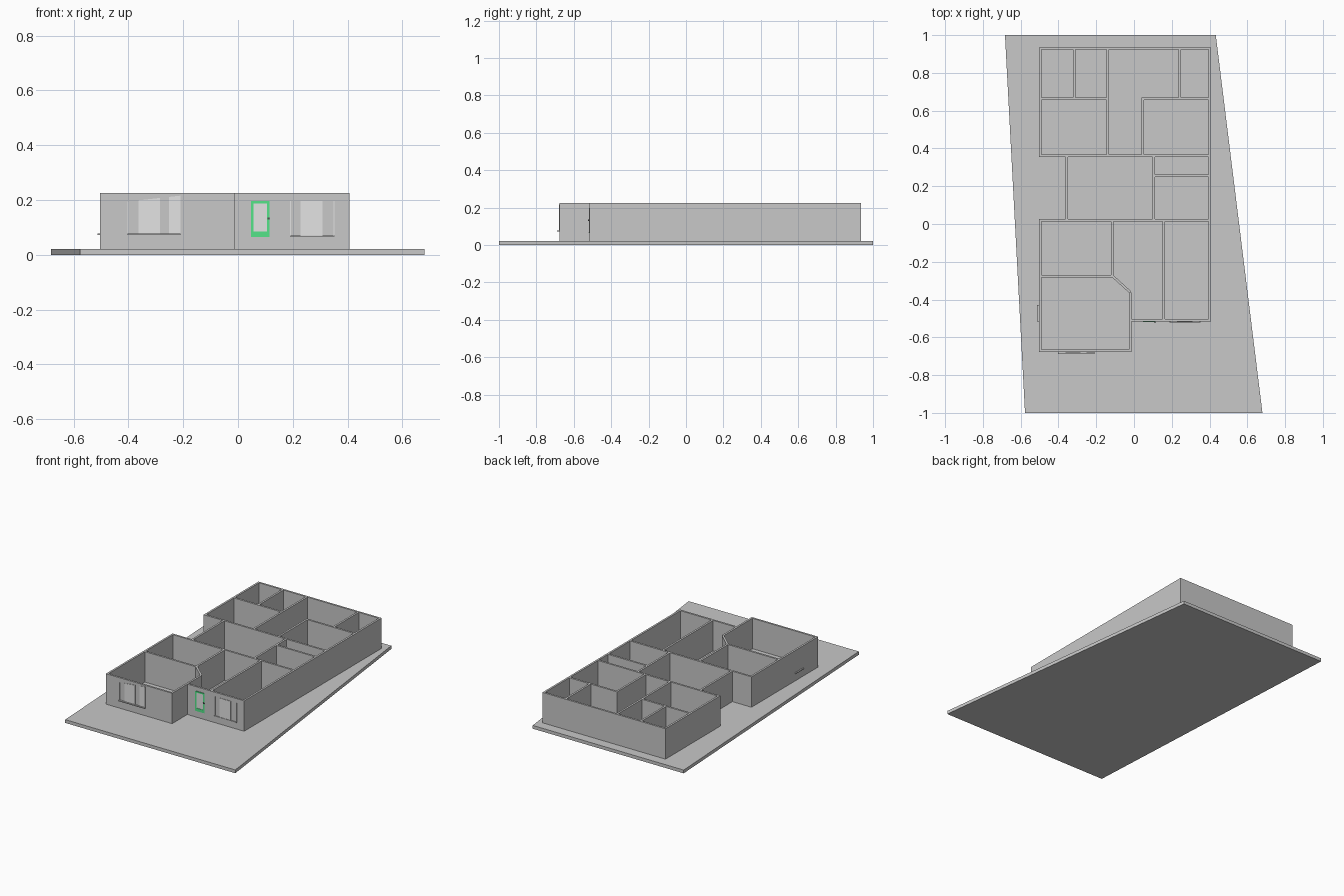
import bpy, bmesh
from mathutils import Vector

if "Cube" in bpy.data.objects:
    bpy.data.objects.remove(bpy.data.objects["Cube"])

T = 0.013            # wall thickness
Z0, Z1 = 0.022, 0.225


def material(name, rgb):
    m = bpy.data.materials.new(name)
    m.diffuse_color = (*rgb, 1)
    m.use_nodes = True
    m.node_tree.nodes["Principled BSDF"].inputs["Base Color"].default_value = m.diffuse_color
    return m


GREY = material("grey plaster", (0.58, 0.58, 0.58))
PALE = material("pale glass", (0.77, 0.77, 0.77))
GREEN = material("green paint", (0.09, 0.77, 0.25))
DARK = material("dark metal", (0.08, 0.08, 0.08))


def prism(bm, pts, offset):
    """Extrude a flat polygon along an offset vector."""
    face = bm.faces.new([bm.verts.new(p) for p in pts])
    ext = bmesh.ops.extrude_face_region(bm, geom=[face])
    top = [v for v in ext["geom"] if isinstance(v, bmesh.types.BMVert)]
    bmesh.ops.translate(bm, verts=top, vec=Vector(offset))


def box(bm, x0, x1, y0, y1, z0, z1):
    prism(bm, [(x0, y0, z0), (x1, y0, z0), (x1, y1, z0), (x0, y1, z0)], (0, 0, z1 - z0))


def finish(bm, name, mat):
    bmesh.ops.recalc_face_normals(bm, faces=bm.faces)
    me = bpy.data.meshes.new(name)
    bm.to_mesh(me)
    bm.free()
    me.materials.append(mat)
    ob = bpy.data.objects.new(name, me)
    bpy.context.collection.objects.link(ob)
    return ob


def boxes(name, mat, items):
    bm = bmesh.new()
    for b in items:
        box(bm, *b)
    return finish(bm, name, mat)


# plot of land
bm = bmesh.new()
prism(bm, [(-0.683, 1, 0), (-0.577, -1, 0), (0.68, -1, 0), (0.433, 1, 0)], (0, 0, Z0))
finish(bm, "plot_slab", GREY)

# wall centre lines: (y, x0, x1) and (x, y0, y1)
L, R, B = -0.497, 0.4, 0.929
ACROSS = [
    (B, L, R), (0.664, L, -0.139), (0.664, 0.046, R), (0.362, L, R),
    (0.255, 0.104, R), (0.021, L, R), (-0.276, L, -0.115),
    (-0.67, L, -0.02), (-0.509, -0.02, R),
]
ALONG = [
    (L, 0.362, B), (-0.356, 0.021, 0.362), (L, -0.67, 0.021),
    (R, -0.509, B), (-0.316, 0.664, B), (-0.139, 0.362, B),
    (0.241, 0.664, B), (0.046, 0.362, 0.664), (0.104, 0.021, 0.362),
    (-0.115, -0.276, 0.021), (0.157, -0.509, 0.021),
    (-0.02, -0.67, -0.355),
]
h = T / 2
boxes("walls_across", GREY, [(a - h, b + h, y - h, y + h, Z0, Z1) for y, a, b in ACROSS])
boxes("walls_along", GREY, [(x - h, x + h, a + h, b - h, Z0, Z1) for x, a, b in ALONG])

# diagonal wall at the hall corner
bm = bmesh.new()
a, b = Vector((-0.113, -0.276, Z0)), Vector((-0.02, -0.361, Z0))
n = (b - a).cross(Vector((0, 0, 1))).normalized() * h
prism(bm, [a - n, b - n, b + n, a + n], (0, 0, Z1 - Z0))
finish(bm, "wall_diagonal", GREY)

# large front window with sloping heads
F1 = -0.6765
bm = bmesh.new()
for x0, x1 in [(-0.403, -0.399), (-0.363, -0.284), (-0.252, -0.21)]:
    t0, t1 = [0.195 + (x + 0.4) * 0.11 for x in (x0, x1)]
    prism(bm, [(x0, F1, 0.078), (x1, F1, 0.078), (x1, F1, t1), (x0, F1, t0)], (0, -0.003, 0))
finish(bm, "bay_window_glass", PALE)
boxes("bay_window_sill", GREY, [(-0.403, -0.21, F1 - 0.012, F1, 0.073, 0.078)])

# smaller front window
F2 = -0.5155
boxes("front_window_glass", PALE, [
    (0.189, 0.193, F2 - 0.003, F2, 0.07, 0.197),
    (0.228, 0.309, F2 - 0.003, F2, 0.07, 0.197),
    (0.348, 0.352, F2 - 0.003, F2, 0.07, 0.197)])
boxes("front_window_sill", GREY, [(0.189, 0.352, F2 - 0.006, F2, 0.066, 0.07)])

# side window sill
boxes("side_window_sill", GREY, [(-0.513, -0.5035, -0.515, -0.43, 0.073, 0.078)])

# front door: frame, glass and handle
boxes("door_frame", GREEN, [
    (0.047, 0.056, F2 - 0.004, F2, 0.065, 0.197),
    (0.106, 0.115, F2 - 0.004, F2, 0.065, 0.197),
    (0.056, 0.106, F2 - 0.004, F2, 0.188, 0.197),
    (0.056, 0.106, F2 - 0.004, F2, 0.065, 0.085)])
boxes("door_glass", PALE, [(0.056, 0.106, F2 - 0.002, F2, 0.085, 0.188)])
boxes("door_handle", DARK, [(0.108, 0.115, F2 - 0.008, F2 - 0.004, 0.129, 0.136)])
